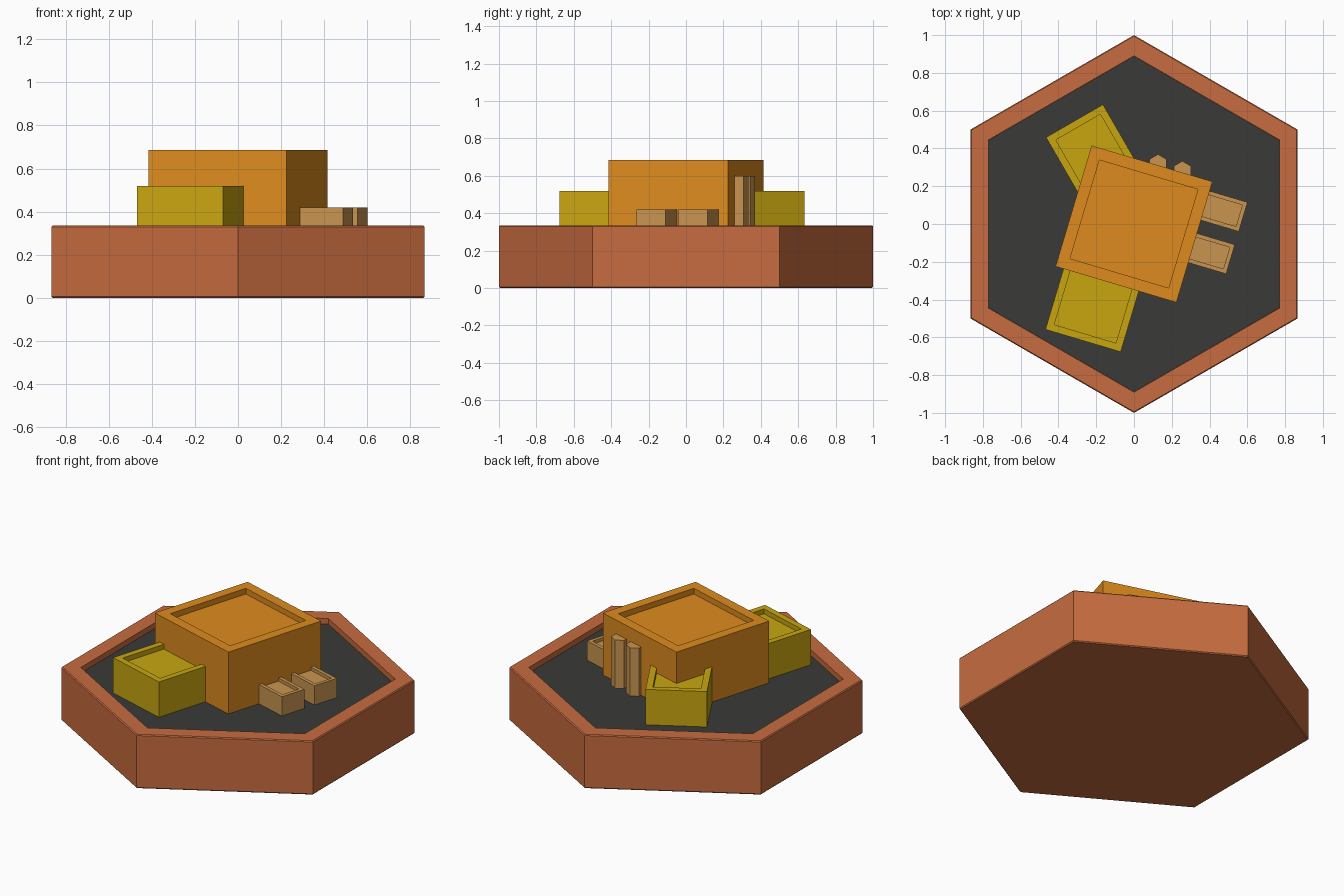
import bpy, bmesh, math
from mathutils import Matrix

if "Cube" in bpy.data.objects:
    bpy.data.objects.remove(bpy.data.objects["Cube"])

TURN = math.radians(-16.6)   # shared rotation of the main block
FLOOR = 0.30


def material(name, rgb):
    m = bpy.data.materials.new(name)
    m.diffuse_color = (*rgb, 1)
    m.use_nodes = True
    m.node_tree.nodes["Principled BSDF"].inputs["Base Color"].default_value = m.diffuse_color
    return m


clay = material("clay", (0.57, 0.15, 0.05))
dark = material("dark", (0.042, 0.042, 0.04))
orange = material("orange", (0.73, 0.26, 0.013))
yellow = material("yellow", (0.58, 0.38, 0.005))
tan = material("tan", (0.58, 0.30, 0.08))


def loft(name, rings, mat, angle=0.0):
    """Stack rings of (outline, z), joined by quads and capped at both ends."""
    bm = bmesh.new()
    loops = [[bm.verts.new((x, y, z)) for x, y in pts] for pts, z in rings]
    n = len(loops[0])
    for a, b in zip(loops, loops[1:]):
        for i in range(n):
            j = (i + 1) % n
            bm.faces.new((a[i], a[j], b[j], b[i]))
    bm.faces.new(loops[0][::-1])
    bm.faces.new(loops[-1])
    bm.transform(Matrix.Rotation(angle, 4, 'Z'))
    bmesh.ops.recalc_face_normals(bm, faces=bm.faces)
    me = bpy.data.meshes.new(name)
    bm.to_mesh(me)
    bm.free()
    me.materials.append(mat)
    ob = bpy.data.objects.new(name, me)
    bpy.context.collection.objects.link(ob)
    return ob


def hexagon(r, cx=0.0, cy=0.0):
    return [(cx + r * math.cos(math.radians(30 + 60 * i)),
             cy + r * math.sin(math.radians(30 + 60 * i))) for i in range(6)]


def block(name, x0, x1, y0, y1, top, rim, depth, mat, angle=TURN):
    """Box with a raised rim around a sunken top."""
    def rect(d):
        return [(x0 + d, y0 + d), (x1 - d, y0 + d), (x1 - d, y1 - d), (x0 + d, y1 - d)]
    return loft(name, [(rect(0), FLOOR - 0.005), (rect(0), top),
                       (rect(rim), top), (rect(rim), top - depth)], mat, angle)


# Hexagonal tray with fine edge chamfers, and its dark floor
loft("base_tray", [(hexagon(0.994), 0), (hexagon(1), 0.006), (hexagon(1), 0.329),
                   (hexagon(0.994), 0.335), (hexagon(0.89), 0.335),
                   (hexagon(0.89), 0.29)], clay)
loft("tray_floor", [(hexagon(0.889), 0.285), (hexagon(0.889), FLOOR)], dark)

# Main building
block("main_building", -0.334, 0.334, -0.334, 0.334, 0.685, 0.062, 0.035, orange)

# Two wings running into the main building
block("front_wing", -0.29, 0.126, -0.669, -0.2, 0.52, 0.038, 0.03, yellow)
block("back_wing", -0.174, 0.174, 0.2, 0.63, 0.52, 0.038, 0.03, yellow, math.radians(30))

# Small annexes on the right side
for i, v in enumerate((-0.114, 0.12)):
    block(f"annex_{i + 1}", 0.28, 0.543, v, v + 0.162, 0.42, 0.022, 0.02, tan)

# Hexagonal columns on the back wall
for i, (x, y) in enumerate(((0.127, 0.317), (0.256, 0.281))):
    loft(f"column_{i + 1}", [(hexagon(0.052, x, y), FLOOR - 0.005),
                             (hexagon(0.052, x, y), 0.60)], tan)
